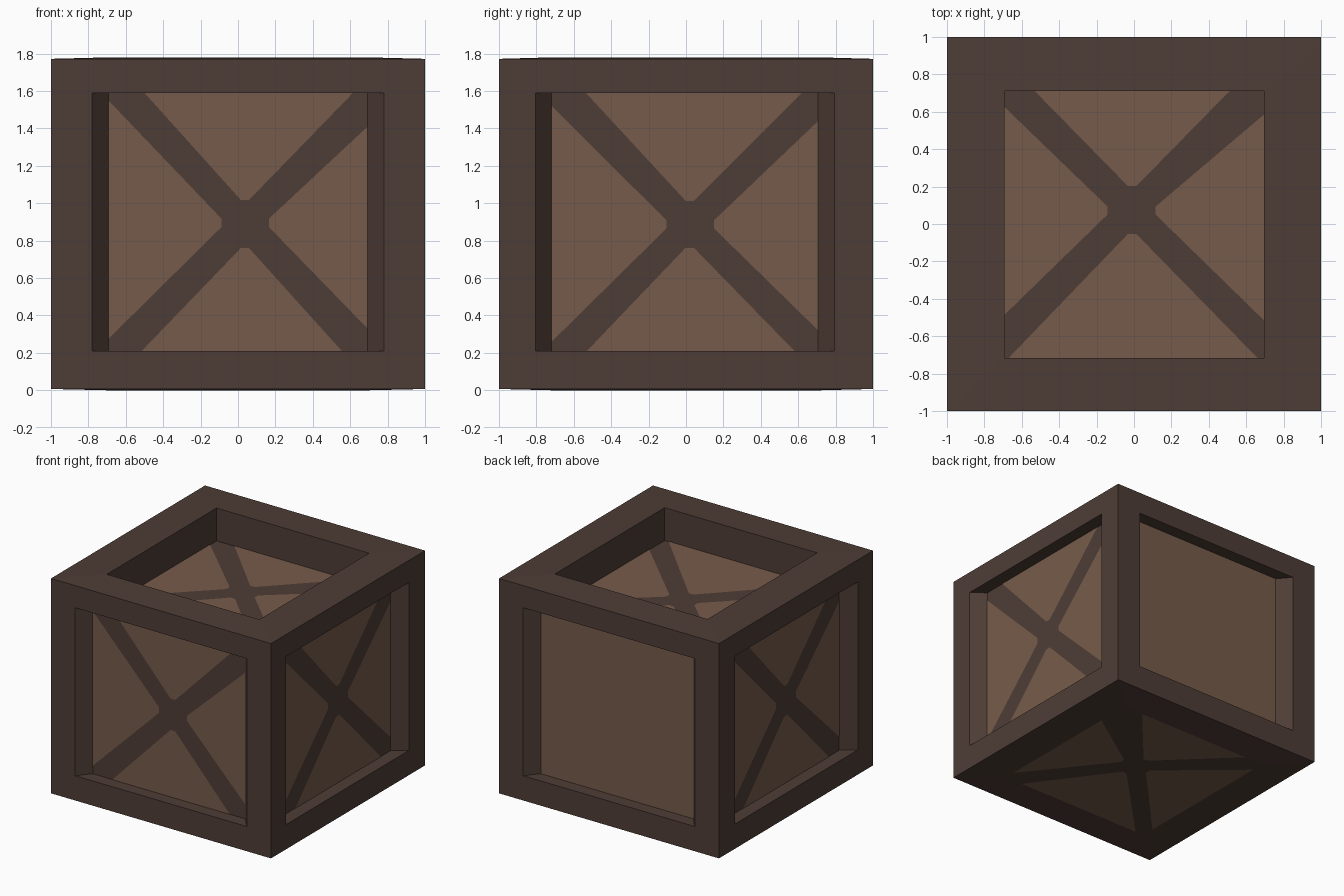
import bpy, bmesh
from mathutils import Vector

if "Cube" in bpy.data.objects:
    bpy.data.objects.remove(bpy.data.objects["Cube"])


def material(name, color):
    m = bpy.data.materials.new(name)
    m.diffuse_color = (*color, 1)
    m.use_nodes = True
    m.node_tree.nodes["Principled BSDF"].inputs["Base Color"].default_value = m.diffuse_color
    return m


DARK = material("dark brown wood", (0.076, 0.046, 0.037))
LIGHT = material("light brown wood", (0.180, 0.105, 0.069))


def to_object(bm, name, mats, recalc=False):
    if recalc:
        bmesh.ops.remove_doubles(bm, verts=bm.verts, dist=0.0005)
        bmesh.ops.recalc_face_normals(bm, faces=bm.faces)
    me = bpy.data.meshes.new(name)
    bm.to_mesh(me)
    bm.free()
    for m in mats:
        me.materials.append(m)
    ob = bpy.data.objects.new(name, me)
    bpy.context.collection.objects.link(ob)
    return ob


# Maps from (across, up, outward distance) on each side to model space
SIDES = {
    "front": lambda u, v, d: Vector((u, -d, v)),
    "back": lambda u, v, d: Vector((-u, d, v)),
    "right": lambda u, v, d: Vector((d, u, v)),
    "left": lambda u, v, d: Vector((-d, -u, v)),
    "top": lambda u, v, d: Vector((u, v, d)),
    "bottom": lambda u, v, d: Vector((-u, v, -d)),
}


def rect(side, u0, u1, v0, v1, d):
    f = SIDES[side]
    return [f(u0, v0, d), f(u1, v0, d), f(u1, v1, d), f(u0, v1, d)]


Z0, Z1 = 0.007, 1.772           # outer corners, frame faces crown slightly
WALL = (-1, 1, Z0, Z1, 1)
# Successive rectangles: outer edge, mouth of the recess, floor of the recess
RINGS = {
    "front": [WALL, (-.78, .78, .21, 1.59, 1), (-.693, .693, .21, 1.59, .895)],
    "back": [WALL, (-.78, .78, .21, 1.59, 1), (-.693, .693, .21, 1.59, .895)],
    "right": [WALL, (-.805, .795, .21, 1.59, 1), (-.718, .707, .21, 1.59, .89)],
    "left": [WALL, (-.795, .805, .21, 1.59, 1), (-.707, .718, .21, 1.59, .89)],
    "top": [(-1, 1, -1, 1, Z1), (-.692, .695, -.716, .71, 1.78),
            (-.692, .695, -.716, .71, 1.51)],
    "bottom": [(-1, 1, -1, 1, -Z0), (-.70, .70, -.72, .72, 0)],
}

# Crate body: framed sides with recessed floors
bm = bmesh.new()
for side, rings in RINGS.items():
    loops = [[bm.verts.new(p) for p in rect(side, *r)] for r in rings]
    for a, b in zip(loops, loops[1:]):
        for i in range(4):
            j = (i + 1) % 4
            bm.faces.new((a[i], a[j], b[j], b[i]))
    floor = bm.faces.new(loops[-1])
    floor.material_index = 1 if side == "back" else 0
to_object(bm, "crate_body", [DARK, LIGHT], recalc=True)


# Light panels between the crossed dark bands
def cross_panel(side, top, left, low, right, apex):
    """top/low: u span on that edge, left/right: v span on that edge;
    apex: centre u, v and gap to the left, right, top and low tips."""
    u0, u1, v0, v1, d = RINGS[side][-1]
    d += 0.003
    cu, cv, gl, gr, gt, gb = apex
    c = 0.022                    # blunted tips
    polys = [
        [(top[0], v1), (cu - c, cv + gt), (cu + c, cv + gt), (top[1], v1)],
        [(low[0], v0), (low[1], v0), (cu + c, cv - gb), (cu - c, cv - gb)],
        [(u0, left[0]), (cu - gl, cv - c), (cu - gl, cv + c), (u0, left[1])],
        [(u1, right[0]), (u1, right[1]), (cu + gr, cv + c), (cu + gr, cv - c)],
    ]
    bm = bmesh.new()
    f = SIDES[side]
    out = f(0, 0, 1)
    for poly in polys:
        face = bm.faces.new([bm.verts.new(f(u, v, d if side != "bottom" else 0.0015))
                             for u, v in poly])
        face.normal_update()
        if face.normal.dot(out) < 0:
            face.normal_flip()
    to_object(bm, side + "_light_panels", [LIGHT])


cross_panel("front", (-.50, .615), (.275, 1.55), (-.515, .555), (.33, 1.41),
            (.037, .895, .125, .128, .123, .135))
for s in ("right", "left"):
    cross_panel(s, (-.535, .62), (.26, 1.52), (-.53, .58), (.32, 1.44),
                (.02, .887, .125, .13, .126, .125))
cross_panel("top", (-.53, .51), (-.485, .625), (-.67, .66), (-.515, .585),
            (-.01, .072, .132, .126, .13, .125))
cross_panel("bottom", (-.52, .53), (-.63, .44), (-.54, .62), (-.61, .61),
            (-.04, .06, .13, .13, .13, .13))
